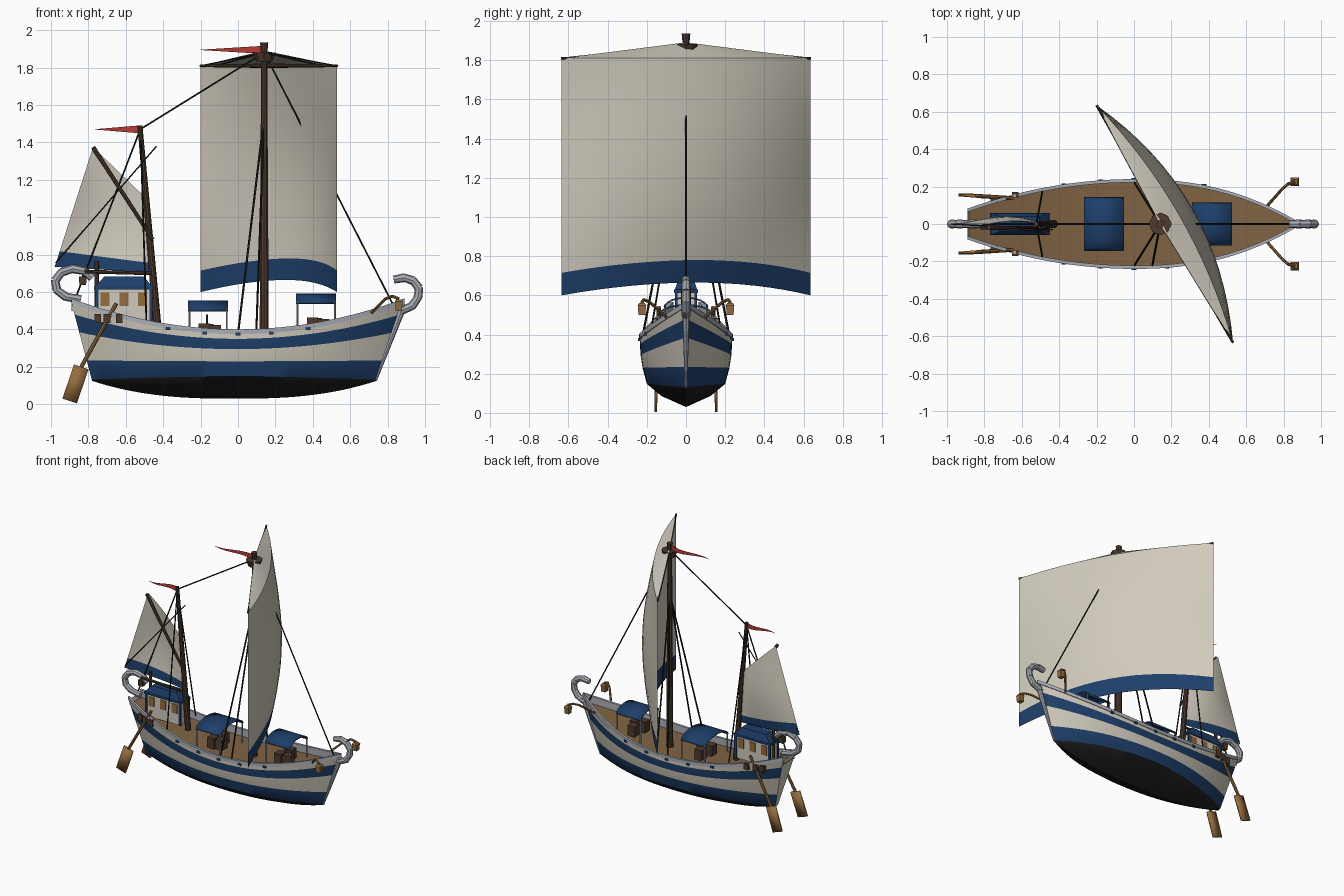
import bpy, bmesh, math
from mathutils import Vector

cube = bpy.data.objects.get("Cube")
if cube:
    bpy.data.objects.remove(cube, do_unlink=True)


def material(name, *rgb):
    m = bpy.data.materials.new(name)
    m.use_nodes = True
    m.diffuse_color = (*rgb, 1)
    bsdf = next(n for n in m.node_tree.nodes if n.type == 'BSDF_PRINCIPLED')
    bsdf.inputs["Base Color"].default_value = (*rgb, 1)
    bsdf.inputs["Roughness"].default_value = 0.8
    return m


CREAM = material("cream", .64, .60, .51)
BLUE = material("navy blue", .013, .05, .145)
BLACK = material("tar black", .012, .012, .012)
GREY = material("pale grey", .40, .42, .46)
DECK = material("deck wood", .215, .125, .056)
WOOD = material("dark wood", .075, .042, .026)
OAK = material("orange wood", .30, .15, .05)
RED = material("flag red", .47, .045, .037)


def finish(name, bm, mats, smooth=False):
    bmesh.ops.recalc_face_normals(bm, faces=bm.faces)
    me = bpy.data.meshes.new(name)
    bm.to_mesh(me)
    bm.free()
    for m in mats:
        me.materials.append(m)
    ob = bpy.data.objects.new(name, me)
    bpy.context.collection.objects.link(ob)
    if smooth:
        bpy.ops.object.select_all(action='DESELECT')
        ob.select_set(True)
        bpy.context.view_layer.objects.active = ob
        bpy.ops.object.shade_smooth_by_angle(angle=math.radians(35))
    return ob


def sheet(name, rows, mats, band=lambda r: 0, smooth=True):
    """Surface through rows of points; band(r) picks the colour of strip r."""
    bm = bmesh.new()
    grid = [[bm.verts.new(p) for p in row] for row in rows]
    for r in range(len(grid) - 1):
        for a, b, c, d in zip(grid[r], grid[r][1:], grid[r + 1][1:], grid[r + 1]):
            bm.faces.new((a, b, c, d)).material_index = band(r)
    return finish(name, bm, mats, smooth)


def rod(name, a, b, r1, mat, r2=None, sides=8):
    a, b = Vector(a), Vector(b)
    bm = bmesh.new()
    bmesh.ops.create_cone(bm, cap_ends=True, segments=sides, radius1=r1,
                          radius2=r1 if r2 is None else r2, depth=(b - a).length)
    turn = (b - a).to_track_quat('Z', 'Y').to_matrix().to_4x4()
    turn.translation = (a + b) / 2
    bm.transform(turn)
    return finish(name, bm, [mat], sides > 6)


def box(name, centre, size, mat, taper=1):
    bm = bmesh.new()
    bmesh.ops.create_cube(bm, size=1)
    for v in bm.verts:
        k = taper if v.co.z > 0 else 1
        v.co = Vector((v.co.x * size[0] * k, v.co.y * size[1] * k, v.co.z * size[2])) + Vector(centre)
    return finish(name, bm, [mat])


def lerp(a, b, f):
    return Vector(a).lerp(Vector(b), f)


# Hull lines: (height amidships, rise at the ends, half beam) from keel to sheer
LINES = [(.03, .095, 0), (.086, .042, .125), (.148, -.016, .2), (.23, .005, .222),
         (.295, .09, .232), (.35, .13, .235), (.375, .165, .235)]
STATIONS = [i / 16 for i in range(-16, 17)]


def hull_point(t, line, side=1):
    z0, rise, beam = LINES[line]
    s = (z0 + rise - .125) / .415
    x = t * (.76 + .13 * s) - .02 + .02 * s
    end = .08 + .25 * s
    fullness = 1 - t ** 2.3 if t > 0 else end + (1 - end) * (1 - t * t)
    return Vector((x, side * beam * fullness, z0 + rise * abs(t) ** (2.6 if line < 2 else 2)))


def sheer(t, inset=0, lift=0, side=1):
    p = hull_point(t, 6)
    return Vector((p.x, side * max(.001, p.y - inset), p.z + lift))


def deck_z(x):
    return sheer(x / .89).z - .03


BANDS = [0, 0, 1, 2, 1, 2]
for side, word in ((-1, "right"), (1, "left")):
    sheet(f"hull_{word}", [[hull_point(t, k, side) for t in STATIONS] for k in range(7)],
          [BLACK, BLUE, CREAM], lambda r: BANDS[r])
    section = [(0, 0), (-.005, 0), (-.005, .026), (.013, .026), (.013, -.04)]
    sheet(f"bulwark_{word}", [[sheer(t, i, l, side) for t in STATIONS] for i, l in section], [GREY])
    for t in (-.42, -.2, 0, .2, .42):
        box(f"cleat_{word}", sheer(t, -.004, 0, side), (.026, .012, .016), BLUE)

sheet("transom", [[hull_point(-1, k, s) for s in (-1, 1)] for k in range(1, 7)], [CREAM])
sheet("deck", [[sheer(t, .008, -.03, s) for t in STATIONS] for s in (-1, 1)], [DECK])
rod("stem_post", (.738, 0, .13), (.885, 0, .53), .006, GREY, .02)

# Curled stem and stern heads
BOW_CURL = [(.87, .50), (.93, .525), (.962, .57), (.968, .62), (.938, .66), (.89, .677), (.84, .668)]
STERN_CURL = [(-.84, .56), (-.92, .575), (-.968, .61), (-.978, .66), (-.945, .705),
              (-.885, .725), (-.82, .712), (-.785, .68)]
for name, path in (("bow_curl", BOW_CURL), ("stern_curl", STERN_CURL)):
    for (x1, z1), (x2, z2) in zip(path, path[1:]):
        a, b = Vector((x1, 0, z1)), Vector((x2, 0, z2))
        rod(name, a, b + (b - a) * .15, .024, GREY, .021)

# Main mast, lookout and yard
MAST_TOP = (.14, 0, 1.88)
rod("main_mast", (.14, 0, .34), (.14, 0, 1.9), .026, WOOD, .017, 10)
rod("lookout", (.14, 0, 1.832), (.14, 0, 1.882), .043, WOOD, .06)
rod("mast_cap", (.14, 0, 1.89), (.14, 0, 1.935), .018, WOOD, .022)
YARD = Vector((-.2, .635, 1.81)), Vector((.53, -.635, 1.81))
MID = lerp(*YARD, .5)
for end in YARD:
    rod("main_yard", MID, end, .012, WOOD, .007)
    rod("yard_lift", MAST_TOP, lerp(MID, end, .78), .004, BLACK, sides=5)
    rod("yard_lift_outer", MAST_TOP, end, .003, BLACK, sides=5)

# Square mainsail, bellied forward, with a painted foot
FORWARD = Vector((.867, .498, 0))


def main_sail_point(u, v):
    foot = .6 + .065 * (1 - u * u)
    hem = foot + .115
    z = 1.81 + (hem - 1.81) * v if v <= 1 else hem + (foot - hem) * (v - 1)
    fall = (1.81 - z) / 1.21
    belly = (1 - u * u) * (.09 + .08 * math.sin(math.pi * fall))
    p = lerp(*YARD, (u + 1) / 2) + FORWARD * belly
    p.z = z
    return p


ACROSS = [i / 8 for i in range(-8, 9)]
sheet("main_sail", [[main_sail_point(u, v) for u in ACROSS]
                    for v in [k / 12 for k in range(13)] + [1.5, 2]],
      [CREAM, BLUE], lambda r: int(r > 11))
# Topsail sloping from the head of the mainsail up to the mast
sheet("top_sail", [[main_sail_point(u, 0) for u in ACROSS],
                   [Vector((.14 + .004 * u, -.008 * u, 1.89)) for u in ACROSS]], [CREAM])

# Mizzen mast, slanted yard, boom and sail
MIZZEN_TOP = (-.522, 0, 1.47)
rod("mizzen_mast", (-.43, 0, .4), (-.524, 0, 1.49), .022, WOOD, .013, 10)
rod("mizzen_yard", (-.775, -.02, 1.375), (-.455, -.03, .88), .012, WOOD, .01)
rod("mizzen_boom", (-.82, -.02, .71), (-.46, -.02, .70), .01, WOOD)
rod("boom_post", (-.755, 0, .5), (-.755, 0, .765), .012, WOOD)


def mizzen_sail_point(u, v):
    low = lerp((-.98, 0, .735), (-.475, 0, .705), u)
    high = lerp((-.775, 0, 1.375), (-.49, 0, 1.1), u)
    p = lerp(low, high, v)
    p.y = .16 * u * (1 - u) * (.4 + .6 * math.sin(math.pi * v))
    return p


sheet("mizzen_sail", [[mizzen_sail_point(i / 10, v) for i in range(11)]
                      for v in [0, .13] + [.13 + .87 * k / 8 for k in range(1, 9)]],
      [CREAM, BLUE], lambda r: int(r == 0))

# Pennants
for x, z, length in ((.13, 1.895, .33), (-.525, 1.47, .24)):
    sheet("pennant", [[(x - length * k / 6, .012 * math.sin(k), z + s * (.02 * (1 - k / 6) + .001))
                       for k in range(7)] for s in (-1, 1)], [RED])

# Standing rigging
ROPES = [(MAST_TOP, (.84, 0, .51), .005), (MAST_TOP, MIZZEN_TOP, .005),
         (MIZZEN_TOP, (-.875, 0, .55), .005), ((-.435, -.03, 1.38), (-.975, 0, .755), .004)]
for s in (-1, 1):
    ROPES += [((.14, 0, 1.54), sheer(t, .01, 0, s), .006) for t in (0, .11)]
    ROPES += [(MIZZEN_TOP, sheer(-.55, .01, 0, s), .005)]
for a, b, r in ROPES:
    rod("rope", a, b, r, BLACK, sides=5)

# Cabin with hipped roof, corner posts and windows
box("cabin", (-.61, 0, .53), (.29, .1, .18), CREAM)
box("cabin_eaves", (-.61, 0, .621), (.32, .12, .016), BLUE)
box("cabin_roof", (-.61, 0, .655), (.31, .115, .055), BLUE, .68)
for s in (-1, 1):
    for x in (-.755, -.465):
        box("cabin_post", (x, s * .05, .53), (.018, .014, .18), BLUE)
    for x in (-.71, -.61, -.51):
        box("cabin_window", (x, s * .051, .562), (.048, .008, .072), OAK)

# Arched awnings over cargo
for x, half, eave, crown in ((-.16, .145, .50, .555), (.418, .115, .54, .592)):
    arcs = [[(x + dx, half * math.sin(a), eave + (crown - eave) * (math.cos(a) - .1) / .9)
             for a in [math.radians(84) * k / 6 for k in range(-6, 7)]] for dx in (-.107, .107)]
    awning = sheet("awning", arcs, [BLUE])
    awning.modifiers.new("cloth", 'SOLIDIFY').thickness = .008
    floor = deck_z(x)
    for dx in (-.1, .1):
        for s in (-1, 1):
            y = s * (half - .008)
            rod("awning_post", (x + dx, y, floor - .02), (x + dx, y, eave + .012), .006, GREY, sides=6)
    for dx, y, h in ((-.02, -.05, .082), (.04, -.035, .075), (0, .05, .08)):
        box("crate", (x + dx, y, floor + h / 2), (.06, .065, h), WOOD)
rod("cargo_handle", (-.165, 0, .35), (-.165, 0, .48), .006, WOOD, sides=6)

for s in (-1, 1):
    # Steering oars and their brackets
    top, neck, tip = Vector((-.65, s * .138, .54)), Vector((-.838, s * .15, .2)), Vector((-.9, s * .155, .018))
    rod("oar_shaft", top, neck, .011, OAK)
    across = (tip - neck).normalized().cross(Vector((0, 1, 0))) * .041
    blade = sheet("oar_blade", [[neck - across, neck + across], [tip - across, tip + across]], [OAK])
    thick = blade.modifiers.new("plank", 'SOLIDIFY')
    thick.thickness, thick.offset = .014, 0
    for x in (-.75, -.7, -.635):
        box("oar_bracket", (x, s * (sheer(x / .89).y + .002), .46), (.036, .028, .048), WOOD)
    # Bow lanterns on bent arms
    arm = [(.715, s * .1, .49), (.79, s * .185, .565), (.825, s * .215, .578), (.86, s * .225, .565)]
    for a, b in zip(arm, arm[1:]):
        rod("lantern_arm", a, b, .008, OAK)
    box("bow_lantern", (.86, s * .225, .525), (.034, .036, .05), OAK, 1.15)
    box("lantern_cap", (.86, s * .225, .555), (.044, .046, .012), OAK, .6)

# Stern lantern hung from the curl
rod("lantern_hook", (-.83, 0, .71), (-.83, 0, .68), .005, BLACK)
box("stern_lantern", (-.83, 0, .66), (.036, .036, .045), WOOD, 1.15)
